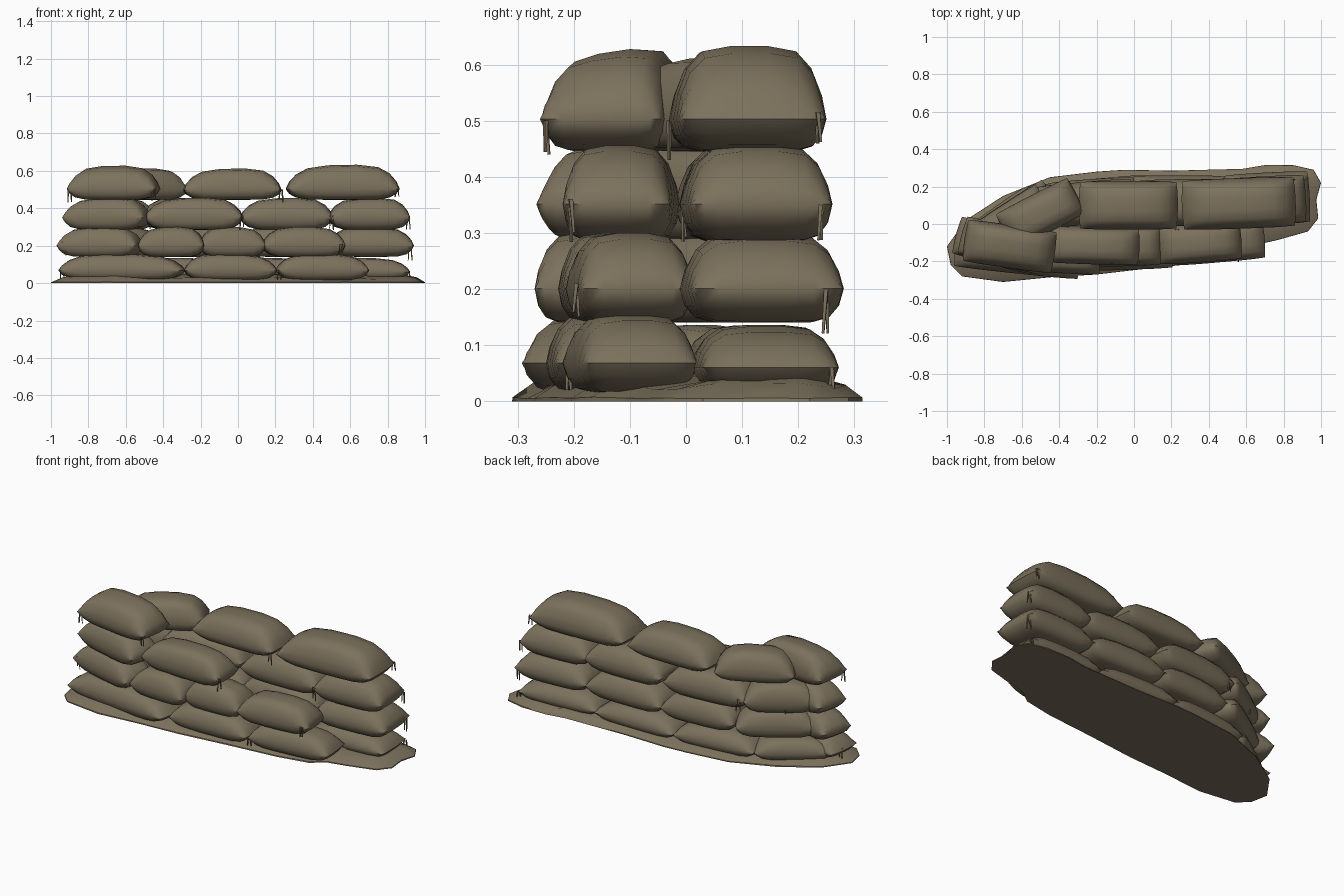
import bpy, bmesh, math, random
from mathutils import Vector, Matrix

if "Cube" in bpy.data.objects:
    bpy.data.objects.remove(bpy.data.objects["Cube"])

random.seed(4)
mat = bpy.data.materials.new("sandy brown")
mat.diffuse_color = (0.2, 0.165, 0.108, 1)
mat.use_nodes = True
mat.node_tree.nodes["Principled BSDF"].inputs["Base Color"].default_value = mat.diffuse_color


def finish(name, bm, angle=40):
    bmesh.ops.recalc_face_normals(bm, faces=bm.faces)
    me = bpy.data.meshes.new(name)
    bm.to_mesh(me)
    bm.free()
    me.materials.append(mat)
    me.shade_smooth()
    me.set_sharp_from_angle(angle=math.radians(angle))
    ob = bpy.data.objects.new(name, me)
    bpy.context.collection.objects.link(ob)
    return ob


US = (-1, -.94, -.82, -.62, -.25, .25, .62, .82, .94, 1)
VS = (-1, -.94, -.82, -.62, -.25, .25, .62, .82, .94, 1)


def bag(name, cx, cy, length, width, rot, z0, z1, seam_at=.37, roll=0):
    """Stuffed pillow: a rectangular seam with a bulged top and a flatter bottom."""
    bm = bmesh.new()
    seam = z0 + seam_at * (z1 - z0)
    tilt = random.uniform(-.008, .008)
    M = Matrix.Translation((cx, cy, 0)) @ Matrix.Rotation(math.radians(rot), 4, 'Z')
    for top in (True, False):
        grid = []
        for u in US:
            row = []
            for v in VS:
                y = v * width / 2 * (1 - .05 * u ** 4)
                if top:
                    f = ((1 - abs(u) ** 4) * (1 - abs(v) ** 5)) ** .78
                    z = seam + f * (z1 - seam + tilt * u + roll * (y - width / 4))
                else:
                    f = ((1 - abs(u) ** 6) * (1 - abs(v) ** 8)) ** .7
                    z = seam - f * (seam - z0)
                x = u * length / 2 * (1 - .03 * v * v)
                row.append(bm.verts.new(M @ Vector((x, y, z))))
            grid.append(row)
        for a, b in zip(grid, grid[1:]):
            for i in range(len(VS) - 1):
                bm.faces.new((a[i], a[i + 1], b[i + 1], b[i]))
    bmesh.ops.remove_doubles(bm, verts=bm.verts, dist=1e-5)
    finish(name, bm, 55)


# Courses of bags: (centre x, centre y, length, width, turn)
courses = [
    (0.015, 0.155, .38, [
        (-.62, -.155, .68, .22, -6), (-.04, -.14, .50, .21, 2), (.45, -.10, .50, .21, 5),
        (.67, .14, .50, .25, 3), (.17, .14, .52, .24, 0), (-.32, .12, .50, .22, 6),
        (-.70, .0, .42, .20, 35)]),
    (0.14, 0.30, .38, [
        (-.735, -.115, .45, .21, -15), (-.355, -.16, .36, .21, -3), (-.03, -.12, .36, .21, 2),
        (.35, -.10, .45, .21, 4), (.71, .135, .46, .28, 3), (.24, .135, .50, .25, 0),
        (-.22, .125, .46, .23, 4), (-.62, .04, .44, .20, 33)]),
    (0.285, 0.455, .39, [
        (-.70, -.115, .46, .21, -15), (-.235, -.115, .53, .20, -2), (.26, .115, .50, .25, 1),
        (.70, .125, .44, .26, 3), (-.26, .11, .52, .23, 5), (-.64, .03, .40, .19, 33)]),
    (0.445, 0.632, .31, [
        (-.665, -.12, .49, .23, -8), (-.50, .055, .44, .22, 27),
        (-.03, .10, .53, .26, 0), (.56, .11, .61, .27, 2)]),
]
for c, (z0, z1, seam_at, bags) in enumerate(courses):
    for i, b in enumerate(bags):
        drop = .02 if c == 3 and i in (1, 2) or c == 0 and i > 2 else 0
        roll = .15 if c == 3 and i == 0 else 0
        bag(f"sandbag_course{c + 1}_{i + 1}", *b, z0, z1 - drop, seam_at, roll)

# Loose tie strings hanging at the bag corners
bm = bmesh.new()
for x, y, z in [(.23, -.03, .50), (.85, .235, .515), (.02, -.205, .36), (.50, -.005, .36),
                (.91, .24, .35), (.55, -.195, .21), (-.90, -.18, .50), (-.45, -.25, .50),
                (-.94, -.10, .08), (.22, -.21, .07), (.91, .26, .06), (-.70, .09, .36),
                (-.48, .20, .36), (.92, .25, .2), (-.93, -.16, .22)]:
    for s in (-1, 1):
        drop = min(random.uniform(.05, .08), z - .02)
        d = Vector((s * .004, random.uniform(-.006, .006), -drop))
        m = Matrix.Translation(Vector((x + s * .006, y, z)) + d / 2)
        m = m @ d.to_track_quat('Z', 'Y').to_matrix().to_4x4()
        bmesh.ops.create_cone(bm, cap_ends=True, segments=4, radius1=.005, radius2=.003,
                              depth=d.length, matrix=m)
finish("tie_strings", bm)

# Low earth mound under the wall
outline = [(-1, -.12), (-.98, -.22), (-.92, -.28), (-.7, -.31), (-.45, -.285), (-.2, -.27),
           (.1, -.235), (.4, -.205), (.58, -.17), (.66, -.11), (.77, -.085), (.93, -.04),
           (.985, .03), (.975, .13), (1, .22), (.96, .29), (.85, .315), (.7, .315),
           (.58, .295), (.2, .285), (-.05, .29), (-.2, .28), (-.45, .25), (-.7, .15), (-.9, .02)]
bm = bmesh.new()
rings = []
for k, h in ((1, 0), (.995, .006), (.85, .026), (.5, .045)):
    ring = []
    for x, y in outline:
        mid = .02 + .12 * x
        hz = h * random.uniform(.75, 1.25)
        ring.append(bm.verts.new((x * (1 - .3 * (1 - k)), mid + (y - mid) * k, hz)))
    rings.append(ring)
n = len(outline)
for a, b in zip(rings, rings[1:]):
    for i in range(n):
        j = (i + 1) % n
        bm.faces.new((a[i], a[j], b[j], b[i]))
bm.faces.new(rings[0][::-1])
bm.faces.new(rings[-1])
finish("earth_mound", bm)
